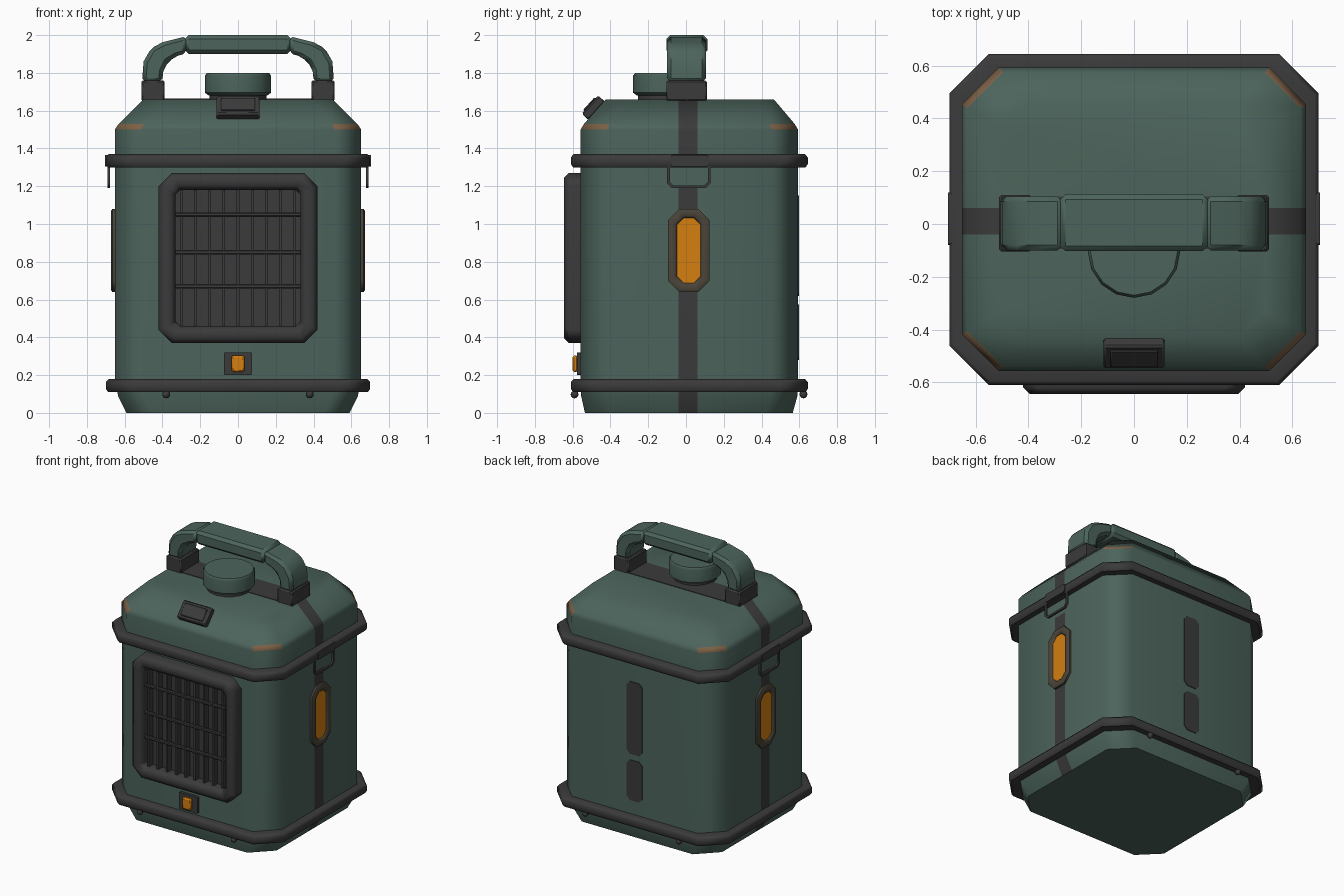
import bpy, bmesh, math
from mathutils import Matrix, Vector

if "Cube" in bpy.data.objects:
    bpy.data.objects.remove(bpy.data.objects["Cube"])


def material(name, r, g, b):
    m = bpy.data.materials.new(name)
    m.diffuse_color = (r, g, b, 1)
    m.use_nodes = True
    m.node_tree.nodes["Principled BSDF"].inputs["Base Color"].default_value = m.diffuse_color
    return m


GREEN = material("green paint", 0.072, 0.127, 0.105)
DARK = material("dark grey", 0.043, 0.043, 0.043)
ORANGE = material("orange", 0.66, 0.209, 0.005)
RUST = material("worn edge", 0.205, 0.119, 0.061)
BROWN = material("bronze bezel", 0.068, 0.058, 0.042)

# maps from (u, v, depth) into the scene
UP = lambda u, v, w: (u, v, w)
FRONT = lambda u, v, w: (u, -w, v)
BACK = lambda u, v, w: (u, w, v)
RIGHT = lambda u, v, w: (w, u, v)
LEFT = lambda u, v, w: (-w, u, v)


def finish(name, bm, mats, bevel=0, angle=50):
    bmesh.ops.recalc_face_normals(bm, faces=bm.faces)
    me = bpy.data.meshes.new(name)
    bm.to_mesh(me)
    bm.free()
    ob = bpy.data.objects.new(name, me)
    bpy.context.collection.objects.link(ob)
    for m in mats:
        me.materials.append(m)
    bpy.ops.object.select_all(action='DESELECT')
    ob.select_set(True)
    bpy.context.view_layer.objects.active = ob
    bpy.ops.object.shade_smooth_by_angle(angle=math.radians(angle))
    if bevel:
        b = ob.modifiers.new("bevel", 'BEVEL')
        b.width, b.segments, b.limit_method = bevel, 1, 'ANGLE'
    w = ob.modifiers.new("weighted", 'WEIGHTED_NORMAL')
    w.keep_sharp = True
    return ob


def octagon(u0, u1, v0, v1, c):
    return [(u0 + c, v0), (u1 - c, v0), (u1, v0 + c), (u1, v1 - c),
            (u1 - c, v1), (u0 + c, v1), (u0, v1 - c), (u0, v0 + c)]


def loft_mesh(rings, to3d, tube=False):
    """rings: (u0, u1, v0, v1, corner, depth); tube joins last ring to first."""
    bm = bmesh.new()
    loops = [[bm.verts.new(to3d(u, v, r[5])) for u, v in octagon(*r[:5])] for r in rings]
    pairs = list(zip(loops, loops[1:])) + ([(loops[-1], loops[0])] if tube else [])
    for a, b in pairs:
        for i in range(8):
            j = (i + 1) % 8
            bm.faces.new((a[i], a[j], b[j], b[i]))
    if not tube:
        bm.faces.new(loops[0])
        bm.faces.new(loops[-1])
    return bm


def plate(name, u0, u1, v0, v1, c, w0, w1, to3d, mat, bevel=0):
    bm = loft_mesh([(u0, u1, v0, v1, c, w0), (u0, u1, v0, v1, c, w1)], to3d)
    return finish(name, bm, [mat], bevel)


def frame(name, box, c, profile, to3d, mat):
    """profile: (inset, depth) points swept round an octagonal outline."""
    u0, u1, v0, v1 = box
    rings = [(u0 + i, u1 - i, v0 + i, v1 - i, max(c - i * 0.5, 0.01), w) for i, w in profile]
    return finish(name, loft_mesh(rings, to3d, True), [mat])


def box(name, centre, size, mat, bevel=0, rot_x=0):
    bm = bmesh.new()
    bmesh.ops.create_cube(bm, size=1)
    bm.transform(Matrix.Translation(centre) @ Matrix.Rotation(rot_x, 4, 'X') @ Matrix.Diagonal((*size, 1)))
    return finish(name, bm, [mat], bevel)


# body shell with lid, stripe and worn corners
bm = loft_mesh([
    (-.59, .59, -.535, .565, .14, 0),
    (-.635, .635, -.555, .59, .14, .09),
    (-.65, .65, -.558, .593, .14, .18),
    (-.65, .65, -.558, .593, .14, 1.19),
    (-.65, .65, -.558, .593, .14, 1.32),
    (-.652, .652, -.558, .593, .14, 1.50),
    (-.632, .632, -.54, .575, .135, 1.53),
    (-.50, .50, -.425, .465, .10, 1.66)], UP)
for y in (-.04, .06):
    bmesh.ops.bisect_plane(bm, geom=bm.verts[:] + bm.edges[:] + bm.faces[:],
                           plane_co=(0, y, 0), plane_no=(0, 1, 0))
bm.normal_update()
for f in bm.faces:
    c, n = f.calc_center_median(), f.normal
    if abs(c.y - .01) < .045 and c.z > .01 and not 1.19 < c.z < 1.32:
        f.material_index = 1
    elif 1.50 < c.z < 1.53 and min(abs(n.x), abs(n.y)) > .2:
        f.material_index = 2
finish("body", bm, [GREEN, DARK, RUST])

# bumper bands
for name, z in (("lower_band", .11), ("upper_band", 1.30)):
    frame(name, (-.70, .70, -.61, .645), .15,
          [(.07, z), (.012, z), (0, z + .018), (0, z + .052), (.015, z + .07), (.07, z + .07)], UP, DARK)

# front grille
frame("grille_frame", (-.42, .42, .37, 1.27), .07,
      [(0, .55), (0, .62), (.025, .645), (.065, .645), (.09, .62), (.09, .55)], FRONT, DARK)
plate("grille_back", -.36, .36, .42, 1.22, .02, .55, .566, FRONT, DARK)
for i in range(9):
    box("grille_fin", (-.30 + i * .075, -.585, .82), (.014, .05, .80), DARK)
for z in (.67, .85, 1.05):
    box("grille_bar", (0, -.602, z), (.67, .024, .024), DARK, .006)

# switch under the grille
plate("switch_plate", -.075, .075, .20, .32, .005, .55, .578, FRONT, DARK)
box("switch", (0, -.587, .26), (.07, .028, .085), ORANGE, .008)

# side lights, clips and clip plates
for to3d in (RIGHT, LEFT):
    frame("light_bezel", (-.095, .125, .64, 1.08), .06,
          [(0, .64), (0, .665), (.012, .673), (.035, .673), (.048, .662), (.048, .64)], to3d, BROWN)
    plate("light_lens", -.05, .08, .68, 1.04, .03, .64, .661, to3d, ORANGE)
    frame("wire_clip", (-.10, .13, 1.19, 1.33), .025,
          [(0, .678), (0, .692), (.014, .692), (.014, .678)], to3d, DARK)
    plate("clip_plate", -.08, .12, 1.305, 1.365, .01, .68, .705, to3d, DARK)

# dark marks on the back
plate("back_mark_upper", -.062, .062, .62, 1.15, .025, .59, .598, BACK, DARK)
plate("back_mark_lower", -.062, .062, .28, .575, .025, .59, .598, BACK, DARK)

# front latch on the lid slope
tilt = math.radians(48)
normal = Vector((0, -math.sin(tilt), math.cos(tilt)))
spot = Vector((0, -.49, 1.615))
box("latch", spot, (.23, .13, .05), DARK, .008, tilt)
box("latch_pad", spot + normal * .026, (.18, .09, .014), DARK, .004, tilt)

# filler cap
plate("top_stripe", -.42, .42, -.095, .105, .01, 1.655, 1.664, UP, DARK)
for name, parts, mat in (("cap_neck", [(.15, 1.65), (.15, 1.69)], DARK),
                         ("cap", [(.155, 1.68), (.175, 1.695), (.175, 1.785), (.165, 1.80)], GREEN)):
    bm = bmesh.new()
    loops = [[bm.verts.new((r * math.cos(a * math.pi / 8), r * math.sin(a * math.pi / 8) - .105, z))
              for a in range(16)] for r, z in parts]
    for a, b in zip(loops, loops[1:]):
        for i in range(16):
            j = (i + 1) % 16
            bm.faces.new((a[i], a[j], b[j], b[i]))
    bm.faces.new(loops[0])
    bm.faces.new(loops[-1])
    finish(name, bm, [mat], angle=40)

# carrying handle: mounts, curved arms and grip
outer = [(.508, 1.75), (.50, 1.86), (.46, 1.93), (.40, 1.962), (.27, 1.995)]
inner = [(.27, 1.905), (.32, 1.89), (.37, 1.86), (.395, 1.81), (.402, 1.75)]
for s in (-1, 1):
    box("handle_mount", (s * .45, .003, 1.705), (.122, .215, .11), DARK, .008)
    bm = bmesh.new()
    sides = [[bm.verts.new((s * x, y, z)) for x, z in outer + inner] for y in (-.1, .105)]
    n = len(sides[0])
    for k in range(4):  # quads across each side of the arm
        for a in sides:
            bm.faces.new((a[k], a[k + 1], a[n - 2 - k], a[n - 1 - k]))
    for i in range(n):
        j = (i + 1) % n
        bm.faces.new((sides[0][i], sides[0][j], sides[1][j], sides[1][i]))
    finish("handle_arm", bm, [GREEN], .02)
box("handle_grip", (0, .005, 1.95), (.56, .216, .10), GREEN, .02)

# bolts below the lower band
for x in (-.38, .38):
    for y in (-.59, .622):
        bm = bmesh.new()
        bmesh.ops.create_uvsphere(bm, u_segments=8, v_segments=6, radius=.021,
                                  matrix=Matrix.Translation((x, y, .098)))
        finish("bolt", bm, [DARK])
